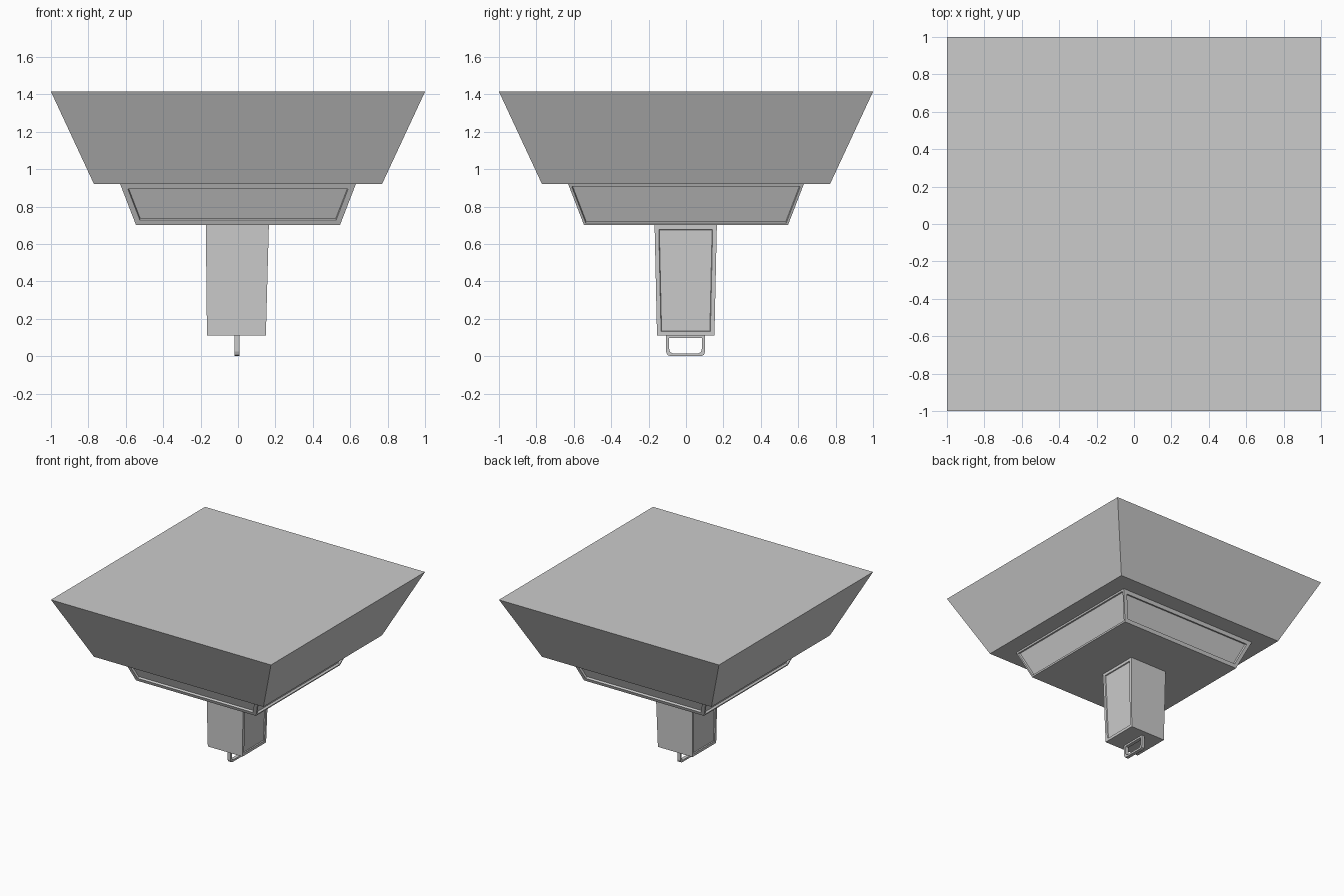
import bpy, bmesh
from mathutils import Vector

if "Cube" in bpy.data.objects:
    bpy.data.objects.remove(bpy.data.objects["Cube"])


def finish(bm, name):
    bmesh.ops.recalc_face_normals(bm, faces=bm.faces)
    mesh = bpy.data.meshes.new(name)
    bm.to_mesh(mesh)
    bm.free()
    ob = bpy.data.objects.new(name, mesh)
    bpy.context.collection.objects.link(ob)
    return ob


def frustum(name, z0, low, z1, high, panels=()):
    """low/high are (xmin, xmax, ymin, ymax); panels are (direction, border, depth)."""
    bm = bmesh.new()
    rings = []
    for z, (xa, xb, ya, yb) in ((z0, low), (z1, high)):
        rings.append([bm.verts.new((x, y, z))
                      for x, y in ((xa, ya), (xb, ya), (xb, yb), (xa, yb))])
    bm.faces.new(rings[0])
    bm.faces.new(rings[1])
    for i in range(4):
        j = (i + 1) % 4
        bm.faces.new((rings[0][i], rings[0][j], rings[1][j], rings[1][i]))
    bmesh.ops.recalc_face_normals(bm, faces=bm.faces)
    sides = []
    for direction, border, depth in panels:
        d = Vector(direction)
        sides.append((max(bm.faces, key=lambda f: f.normal.dot(d)), border, depth))
    for face, border, depth in sides:
        bmesh.ops.inset_region(bm, faces=[face], thickness=border, use_even_offset=True)
        bmesh.ops.inset_region(bm, faces=[face], thickness=0.003, depth=depth,
                               use_even_offset=True)
    return finish(bm, name)


def square(h):
    return (-h, h, -h, h)


# Wide flared top block
frustum("top_block", 0.92, square(0.77), 1.414, square(1.0))

# Tapered collar with a recessed panel on each side
frustum("collar", 0.70, square(0.545), 0.92, square(0.63),
        [((0, -1, 0), 0.029, -0.016), ((0, 1, 0), 0.029, -0.016),
         ((1, 0, 0), 0.013, -0.016), ((-1, 0, 0), 0.013, -0.016)])

# Narrow stem with framed panels left and right
frustum("stem", 0.11, (-0.166, 0.149, -0.155, 0.152),
        0.70, (-0.172, 0.165, -0.168, 0.165),
        [((1, 0, 0), 0.022, -0.008), ((-1, 0, 0), 0.022, -0.008)])

# Thin loop handle under the stem: outer and inner outlines (y, z)
outer = [(-0.107, 0.11), (-0.107, 0.025), (-0.10, 0.007), (-0.085, 0.0),
         (0.082, 0.0), (0.096, 0.007), (0.102, 0.025), (0.102, 0.11)]
inner = [(-0.09, 0.096), (-0.09, 0.04), (-0.085, 0.022), (-0.07, 0.015),
         (0.066, 0.015), (0.08, 0.022), (0.085, 0.04), (0.085, 0.096)]
bm = bmesh.new()
loops = [[bm.verts.new((x, y, z)) for y, z in pts]
         for x, pts in ((-0.02, outer), (0.008, outer), (0.008, inner), (-0.02, inner))]
for k in range(4):
    a, b = loops[k], loops[(k + 1) % 4]
    for i in range(len(a)):
        j = (i + 1) % len(a)
        bm.faces.new((a[i], a[j], b[j], b[i]))
finish(bm, "loop_handle")
